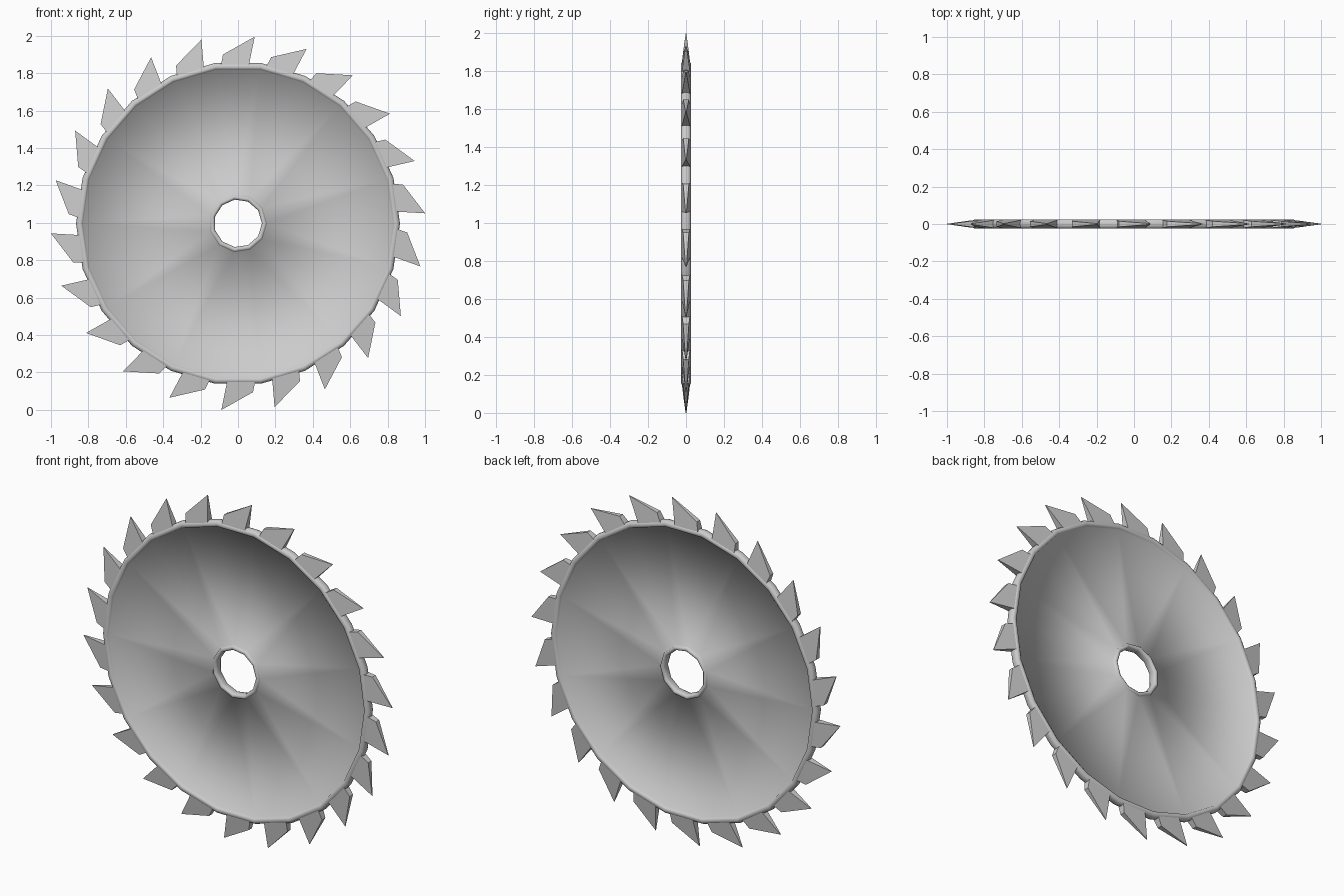
import bpy, bmesh
from math import sin, cos, pi, radians

if "Cube" in bpy.data.objects:
    bpy.data.objects.remove(bpy.data.objects["Cube"])

TEETH = 22
CZ = 0.997


def pt(r, ang, y):
    return (r * cos(ang), y, CZ + r * sin(ang))


def finish(bm, name, angle):
    bmesh.ops.recalc_face_normals(bm, faces=bm.faces)
    me = bpy.data.meshes.new(name)
    bm.to_mesh(me)
    bm.free()
    ob = bpy.data.objects.new(name, me)
    bpy.context.collection.objects.link(ob)
    bpy.ops.object.select_all(action='DESELECT')
    ob.select_set(True)
    bpy.context.view_layer.objects.active = ob
    bpy.ops.object.shade_smooth_by_angle(angle=radians(angle))
    return ob


def ring(bm, n, r, y):
    return [bm.verts.new(pt(r, 2 * pi * i / n, y)) for i in range(n)]


def bridge(bm, a, b):
    n = len(a)
    for i in range(n):
        j = (i + 1) % n
        bm.faces.new((a[i], a[j], b[j], b[i]))


# Blade body: rounded rim (22 sides) and hub (11 sides) joined by a thin web
bm = bmesh.new()
half_rim = [(0.828, 0.010), (0.832, 0.020), (0.840, 0.025), (0.852, 0.025), (0.862, 0.018), (0.866, 0.008)]
half_hub = [(0.156, 0.010), (0.153, 0.020), (0.147, 0.025), (0.138, 0.025), (0.131, 0.020), (0.128, 0.010)]


def band(n, half):
    prof = half + [(r, -y) for r, y in reversed(half)]
    rings = [ring(bm, n, r, y) for r, y in prof]
    for a, b in zip(rings, rings[1:]):
        bridge(bm, a, b)
    return rings[0], rings[-1]


rim_sides = band(TEETH, half_rim)
hub_sides = band(TEETH // 2, half_hub)
for rim, hub in zip(rim_sides, hub_sides):
    n = len(hub)
    for i in range(n):
        h0, h1 = hub[i], hub[(i + 1) % n]
        r0, r1, r2 = rim[2 * i], rim[2 * i + 1], rim[(2 * i + 2) % TEETH]
        bm.faces.new((h0, r0, r1))
        bm.faces.new((h0, r1, h1))
        bm.faces.new((h1, r1, r2))
finish(bm, "blade_disc", 80)

# Teeth: raked wedges thinning to the tip (radius, degrees behind tip, half thickness)
outline = [(0.845, 1.2, 0.022), (1.002, 0.0, 0.002), (0.906, 10.2, 0.015), (0.845, 11.4, 0.022)]
bm = bmesh.new()
for k in range(TEETH):
    tip = radians(3.07) + 2 * pi * k / TEETH
    front = [bm.verts.new(pt(r, tip + radians(d), -y)) for r, d, y in outline]
    back = [bm.verts.new(pt(r, tip + radians(d), y)) for r, d, y in outline]
    bm.faces.new(front)
    bm.faces.new(back[::-1])
    bridge(bm, front, back)
finish(bm, "saw_teeth", 40)
